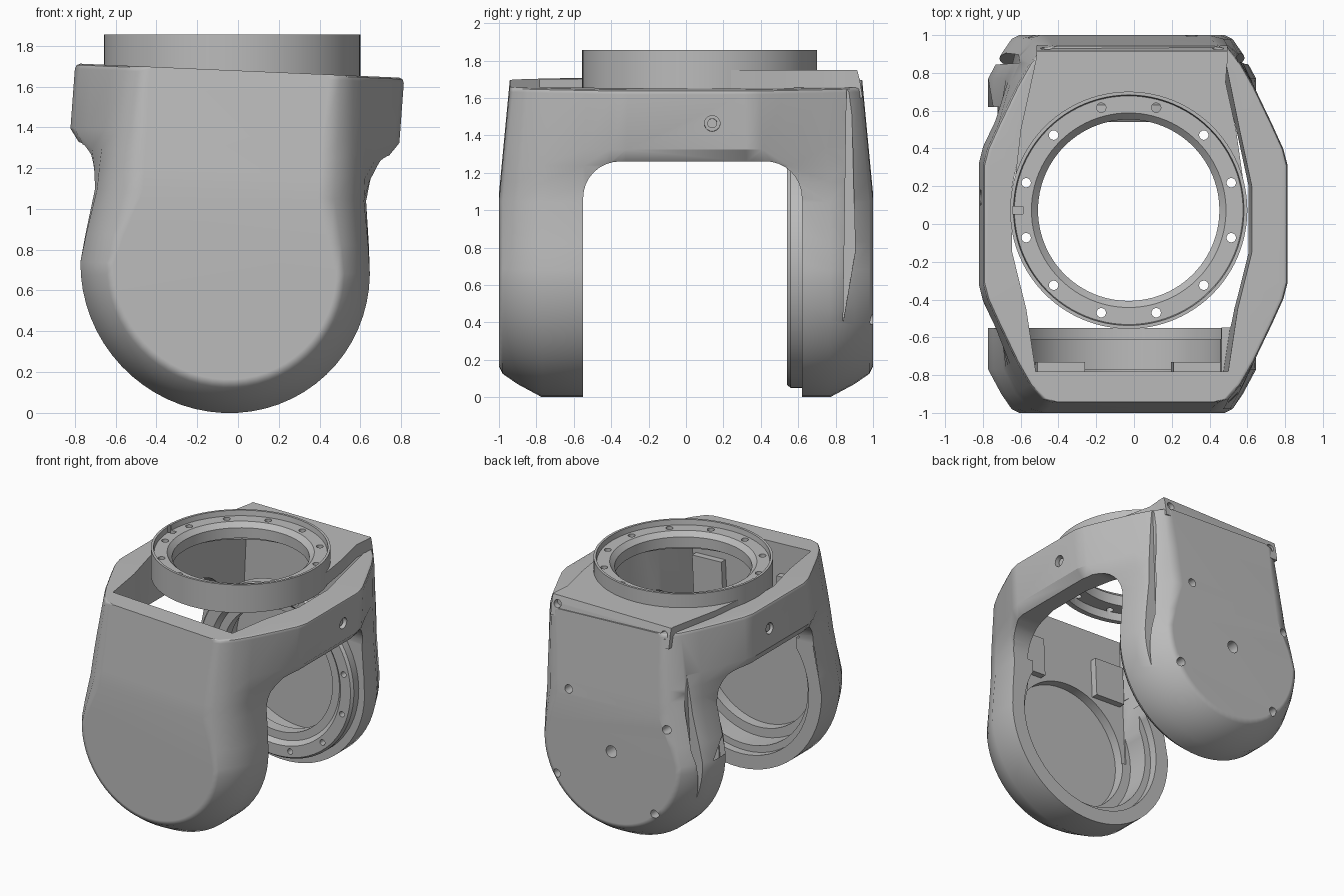
import bpy, bmesh, math
from math import sin, cos, pi, radians
from mathutils import Matrix, Vector

if "Cube" in bpy.data.objects:
    bpy.data.objects.remove(bpy.data.objects["Cube"])

grey = bpy.data.materials.new("cast grey")
grey.use_nodes = True
COLOUR = (0.5, 0.5, 0.5, 1)
grey.diffuse_color = COLOUR
grey.node_tree.nodes["Principled BSDF"].inputs["Base Color"].default_value = COLOUR

# Arm pivot: body parts are built around it, then leaned slightly sideways
LEAN = Matrix.Translation((-0.063, 0, 0.71)) @ Matrix.Rotation(radians(2.5), 4, 'Y')
RING = Vector((-0.028, 0.073, 0))


def finish(bm, name):
    bmesh.ops.recalc_face_normals(bm, faces=bm.faces)
    mesh = bpy.data.meshes.new(name)
    bm.to_mesh(mesh)
    bm.free()
    mesh.materials.append(grey)
    ob = bpy.data.objects.new(name, mesh)
    bpy.context.collection.objects.link(ob)
    return ob


def prism(name, pts, axis, a, b):
    """Extrude a polygon along one axis from a to b."""
    place = {'x': lambda p, t: (t, p[0], p[1]),
             'y': lambda p, t: (p[0], t, p[1]),
             'z': lambda p, t: (p[0], p[1], t)}[axis]
    bm = bmesh.new()
    lo = [bm.verts.new(place(p, a)) for p in pts]
    hi = [bm.verts.new(place(p, b)) for p in pts]
    bm.faces.new(lo)
    bm.faces.new(hi)
    for i in range(len(pts)):
        j = (i + 1) % len(pts)
        bm.faces.new((lo[i], lo[j], hi[j], hi[i]))
    return finish(bm, name)


def circle(r, cx=0, cy=0, n=64):
    return [(cx + r * cos(2 * pi * i / n), cy + r * sin(2 * pi * i / n)) for i in range(n)]


def box(name, x, y, z):
    return prism(name, [(x[0], y[0]), (x[1], y[0]), (x[1], y[1]), (x[0], y[1])], 'z', *z)


def lathe(name, profile, axis, n=96):
    """Closed (radius, height) profile turned about an axis."""
    bm = bmesh.new()
    loops = []
    for i in range(n):
        a = 2 * pi * i / n
        loops.append([bm.verts.new((r * cos(a), r * sin(a), h) if axis == 'z'
                                   else (r * cos(a), h, r * sin(a))) for r, h in profile])
    for i in range(n):
        p, q = loops[i], loops[(i + 1) % n]
        for k in range(len(profile)):
            m = (k + 1) % len(profile)
            bm.faces.new((p[k], p[m], q[m], q[k]))
    return finish(bm, name)


def carve(ob, cutters):
    """Subtract each cutter, then discard it."""
    for c in cutters:
        c.hide_render = True
        mod = ob.modifiers.new("cut", 'BOOLEAN')
        mod.operation, mod.solver, mod.object = 'DIFFERENCE', 'EXACT', c
    dg = bpy.context.evaluated_depsgraph_get()
    mesh = bpy.data.meshes.new_from_object(ob.evaluated_get(dg))
    ob.modifiers.clear()
    ob.data = mesh
    for c in cutters:
        bpy.data.objects.remove(c)


# Body: outlines lofted front to back (round foot, waist, flared shoulder)
WAIST = 0.36


def outline(r, waist, shoulder, top):
    half = [(r * sin(a), -r * cos(a)) for a in (pi / 2 * i / 16 for i in range(17))]
    half += [((r * 2 + waist) / 3, 0.14), (waist, WAIST),
             (waist * 0.78 + shoulder * 0.22, 0.47), (waist * 0.45 + shoulder * 0.55, 0.56),
             (shoulder, 0.65),
             (top, 0.945), (top - 0.008, 0.963), (top - 0.025, 0.97)]
    return half + [(-x, z) for x, z in reversed(half[1:])]


arm = [(1.0, 0.545, 0.43, 0.43, 0.44), (0.98, 0.585, 0.51, 0.505, 0.495),
       (0.9, 0.64, 0.59, 0.58, 0.56), (0.77, 0.71, 0.655, 0.64, 0.63),
       (0.56, 0.71, 0.665, 0.72, 0.725), (0.42, 0.70, 0.665, 0.785, 0.785),
       (0.33, 0.70, 0.665, 0.807, 0.807)]
stations = [(-s[0],) + s[1:] for s in arm] + arm[::-1]
bm = bmesh.new()
loops = []
for y, *dims in stations:
    loops.append([bm.verts.new((x + 0.03 * abs(z), y * (1 - 0.095 * max(0, z - WAIST)), z))
                  for x, z in outline(*dims)])
n = len(loops[0])
for p, q in zip(loops, loops[1:]):
    for i in range(n):
        j = (i + 1) % n
        bm.faces.new((p[i], p[j], q[j], q[i]))
for end in (loops[0], loops[-1]):
    bm.faces.new([v for v in end if v.co.z < WAIST + 0.01])
    bm.faces.new([v for v in end if v.co.z > WAIST - 0.01])
body = finish(bm, "fork_body")

# Arch between the arms
arch = [(-0.55, -1), (0.62, -1)]
for cy, a0 in ((0.42, 0), (-0.35, pi / 2)):
    arch += [(cy + 0.2 * cos(a0 + pi / 16 * i), 0.385 + 0.2 * sin(a0 + pi / 16 * i))
             for i in range(9)]
carve(body, [prism("arch_cut", arch, 'x', -1, 1)])

# Open well in the top, running down into both hollow arms
right = [(0.51, -0.78), (0.56, -0.45), (0.635, -0.15), (0.635, 0.2), (0.57, 0.5), (0.5, 0.84)]
well = [(x + 0.01, y) for x, y in right] + [(0.01 - x, y) for x, y in reversed(right)]
carve(body, [prism("well_cut", well, 'z', 0.4, 1.2)])
carve(body, [box("front_slot", (-0.51, 0.51), (-0.78, -0.5), (0, 0.5))])
carve(body, [box("back_slot", (-0.49, 0.49), (0.6, 0.84), (0, 0.5))])
for name, r, depth in (("step", 0.6, -0.61), ("bore", 0.55, -0.77), ("pocket", 0.48, -0.85)):
    carve(body, [prism("front_" + name, circle(r), 'y', depth, -0.5)])
carve(body, [prism("back_bore", circle(0.545), 'y', 0.5, 0.85)])

# Seam grooves beside the rear cover, shaft hole, cover screws and side screws
seam = [(0.862, 1.2), (0.878, 1.2), (0.905, 0.1), (0.84, -0.28)]
holes = [prism("seam_cut", seam, 'x', s * 0.57, s * 0.9) for s in (-1, 1)]
holes.append(prism("shaft_hole", circle(0.045, 0, 0, 24), 'y', 0.8, 1.1))
for x, z in ((0.35, 0.4), (-0.48, 0.27), (0.48, -0.27), (-0.35, -0.4)):
    holes.append(prism("screw_hole", circle(0.032, x, z, 16), 'y', 0.9, 1.1))
for s in (-1, 1):
    holes.append(prism("side_hole", circle(0.042, 0.14, 0.79, 20), 'x',
                       s * 0.77 + 0.02, s * 0.9 + 0.02))
carve(body, holes)
tilted = [body]
for s, name in ((-1, "right_side_screw"), (1, "left_side_screw")):
    tilted.append(prism(name, circle(0.026, 0.14, 0.79, 16), 'x',
                        s * 0.765 + 0.02, s * 0.79 + 0.02))

# Bearing flange on the inside of the rear arm
flange = lathe("bearing_flange", [(0.66, 0.63), (0.66, 0.56), (0.645, 0.54), (0.56, 0.54),
                                  (0.53, 0.57), (0.47, 0.57), (0.47, 0.66), (0.56, 0.66)], 'y')
carve(flange, [prism("bolt_hole", circle(0.022, 0.6 * cos(a), 0.6 * sin(a), 12), 'y', 0.5, 0.6)
               for a in (radians(15 + 30 * i) for i in range(12))])
tilted.append(flange)

# Brackets inside the front arm
for x0, x1, name in ((-0.48, -0.23, "right_bracket"), (0.24, 0.49, "left_bracket")):
    tilted.append(box(name, (x0, x1), (-0.8, -0.73), (0.45, 0.74)))

for ob in tilted:
    ob.data.transform(LEAN)

# Rear cover cap and the deck joining it to the ring
cap = prism("rear_cover_cap", [(0.85, 1.6), (0.945, 1.6), (0.928, 1.7), (0.915, 1.75),
                               (0.85, 1.75)], 'x', -0.515, 0.495)
carve(cap, [prism("cap_hole", circle(0.03, x, 1.69, 16), 'y', 0.89, 1) for x in (-0.465, 0.445)])
deck = prism("rear_deck", [(-0.64, 0.15), (-0.6, 0.5), (-0.545, 0.75), (-0.515, 0.89),
                           (0.495, 0.89), (0.485, 0.75), (0.54, 0.5), (0.59, 0.15)], 'z', 1.65, 1.75)
carve(deck, [prism("deck_cut", circle(0.615, RING.x, RING.y, 96), 'z', 1.5, 2)])

# Mounting ring with a thin lip, recessed flange and bolt circle
ring = lathe("mounting_ring", [(0.628, 1.64), (0.628, 1.855), (0.61, 1.855), (0.605, 1.815),
                               (0.515, 1.815), (0.48, 1.78), (0.48, 1.70), (0.585, 1.70),
                               (0.59, 1.64)], 'z')
cuts = [prism("bolt_hole", circle(0.025, 0.562 * cos(a), 0.562 * sin(a), 16), 'z', 1.6, 2)
        for a in (radians(15 + 30 * i) for i in range(12))]
cuts.append(box("key_notch", (-0.615, -0.56), (-0.02, 0.02), (1.79, 1.9)))
carve(ring, cuts)
ring.data.transform(Matrix.Translation(RING))

# Smooth shading with sharp creases kept; large flat faces stay flat
bpy.ops.object.select_all(action='DESELECT')
for ob in tilted + [cap, deck, ring]:
    ob.select_set(True)
    bpy.context.view_layer.objects.active = ob
bpy.ops.object.shade_smooth_by_angle(angle=radians(32))
weighted = body.modifiers.new("flat_faces", 'WEIGHTED_NORMAL')
weighted.keep_sharp = True
